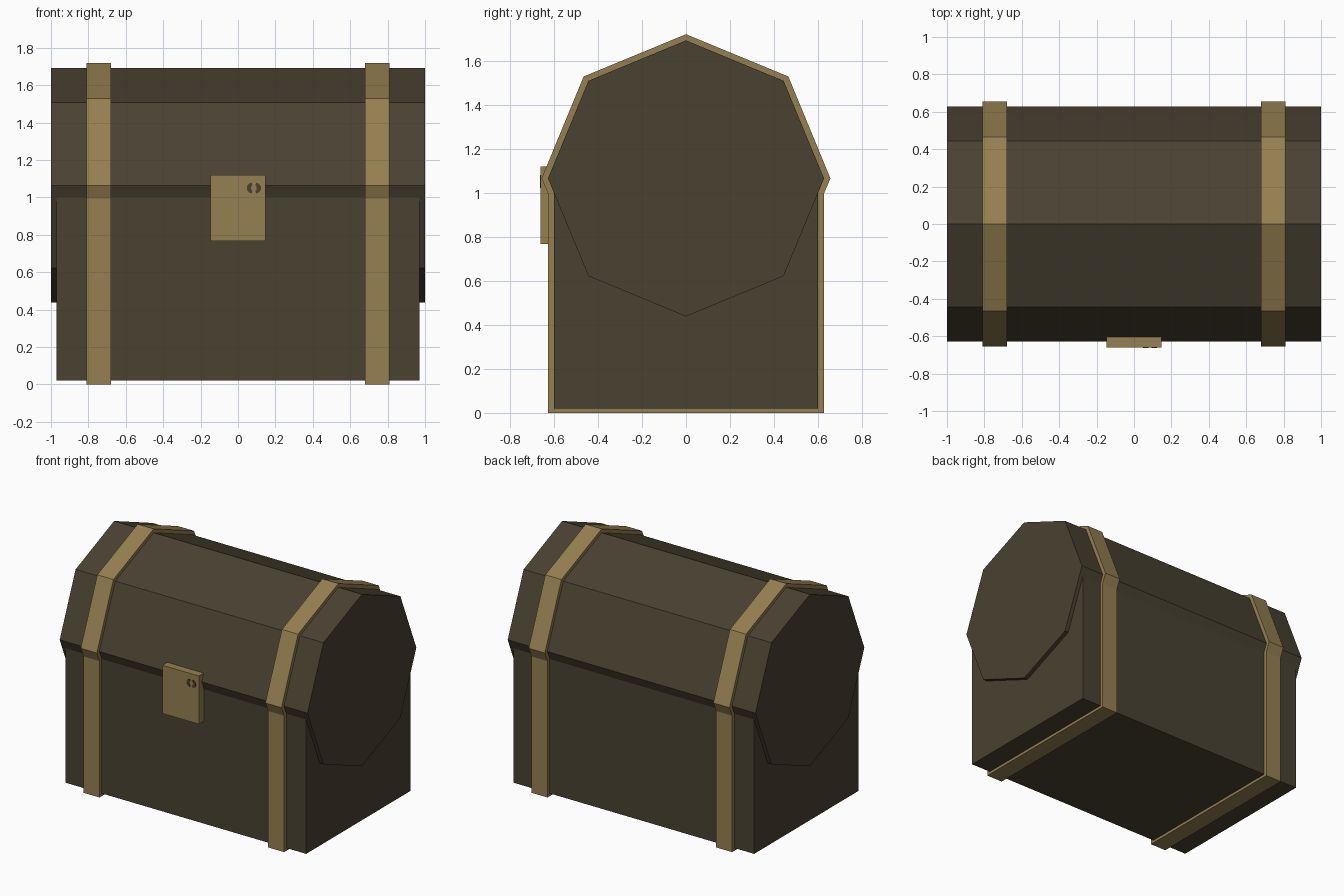
import bpy, bmesh, math

if "Cube" in bpy.data.objects:
    bpy.data.objects.remove(bpy.data.objects["Cube"])


def material(name, rgb):
    m = bpy.data.materials.new(name)
    m.diffuse_color = (*rgb, 1)
    m.use_nodes = True
    m.node_tree.nodes["Principled BSDF"].inputs["Base Color"].default_value = m.diffuse_color
    return m


wood = material("dark_wood", (0.068, 0.054, 0.031))
brass = material("dull_brass", (0.30, 0.215, 0.082))


def prism(name, pts, axis, a, b, mat):
    """Extrude a 2D outline from a to b along x (pts = y,z) or y (pts = x,z)."""
    put = (lambda p, t: (t, p[0], p[1])) if axis == "x" else (lambda p, t: (p[0], t, p[1]))
    bm = bmesh.new()
    lo = [bm.verts.new(put(p, a)) for p in pts]
    hi = [bm.verts.new(put(p, b)) for p in pts]
    bm.faces.new(lo)
    bm.faces.new(hi[::-1])
    for i in range(len(pts)):
        j = (i + 1) % len(pts)
        bm.faces.new((lo[i], hi[i], hi[j], lo[j]))
    bmesh.ops.recalc_face_normals(bm, faces=bm.faces)
    me = bpy.data.meshes.new(name)
    bm.to_mesh(me)
    bm.free()
    me.materials.append(mat)
    ob = bpy.data.objects.new(name, me)
    bpy.context.collection.objects.link(ob)
    return ob


def rect(x0, x1, z0, z1):
    return [(x0, z0), (x1, z0), (x1, z1), (x0, z1)]


LID_Z, LID_R = 1.065, 0.627

# Chest body and eight-sided barrel lid that overhangs it
prism("chest_body", rect(-0.6, 0.6, 0.02, 1.04), "x", -0.97, 0.97, wood)
octagon = [(LID_R * math.cos(i * math.pi / 4), LID_Z + LID_R * math.sin(i * math.pi / 4))
           for i in range(8)]
prism("barrel_lid", octagon, "x", -1, 1, wood)

# Two metal straps wrapped around body and lid
half = [(0.626, 0.0), (0.626, 0.995), (0.656, 1.065), (0.465, 1.528)]
strap = half + [(0, 1.72)] + [(-y, z) for y, z in reversed(half)]
for side, x in (("left", -0.745), ("right", 0.745)):
    prism("strap_" + side, strap, "x", x - 0.065, x + 0.065, brass)

# Lock plate with a split keyhole ring
prism("lock_plate", rect(-0.148, 0.146, 0.768, 1.12), "y", -0.66, -0.58, brass)
for side, s in (("left", -1), ("right", 1)):
    arc = [math.radians(-80 + 32 * i) for i in range(6)]
    outer = [(0.085 + s * (0.006 + 0.033 * math.cos(t)), 1.05 + 0.03 * math.sin(t)) for t in arc]
    inner = [(0.085 + s * (0.006 + 0.009 * math.cos(t)), 1.05 + 0.015 * math.sin(t)) for t in arc]
    prism("keyhole_" + side, outer + inner[::-1], "y", -0.663, -0.659, wood)
